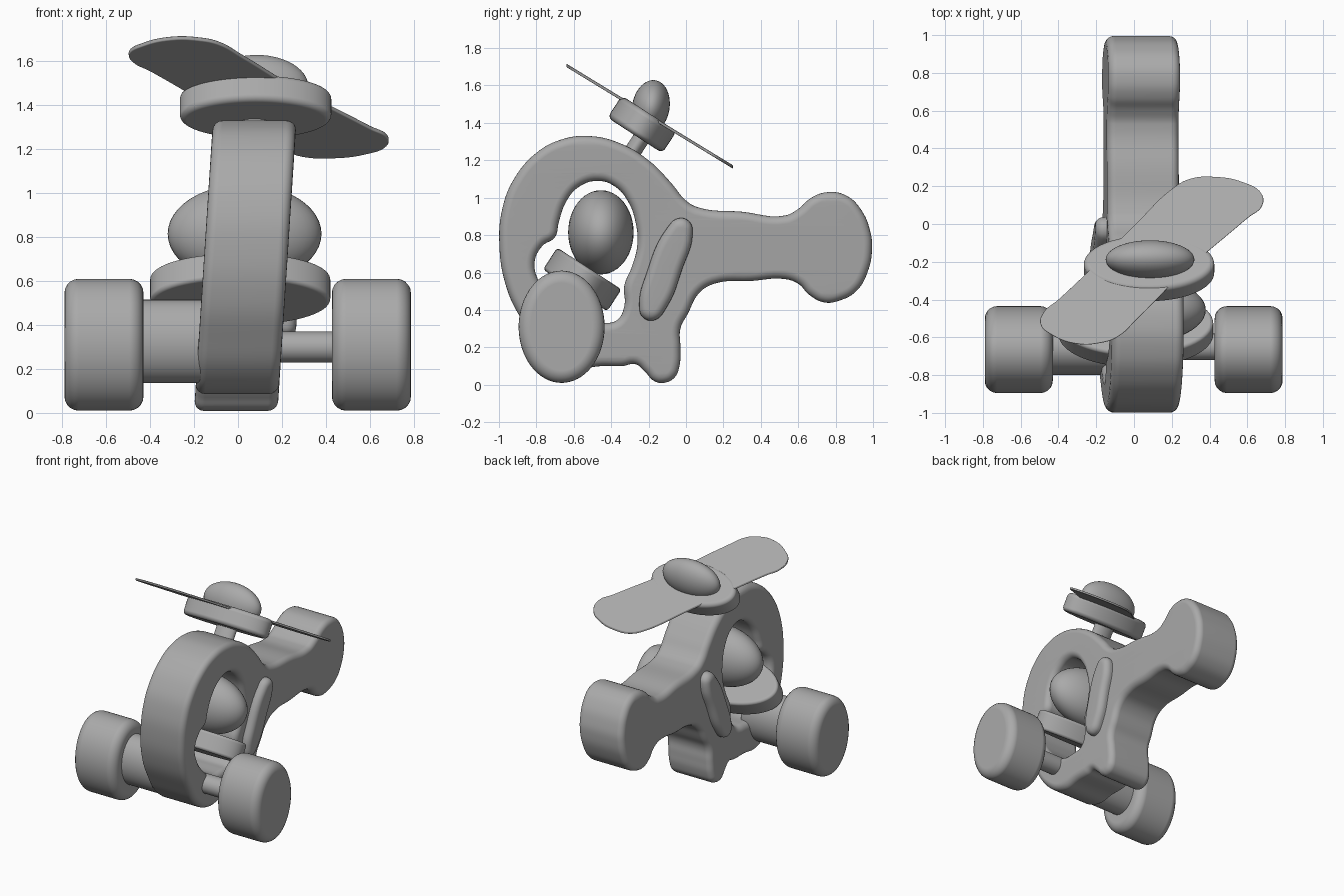
import bpy, bmesh, math
from mathutils import Vector

cube = bpy.data.objects.get("Cube")
if cube:
    bpy.data.objects.remove(cube, do_unlink=True)

GREY = (0.4, 0.4, 0.4, 1)
grey = bpy.data.materials.new("plain grey")
grey.use_nodes = True
grey.diffuse_color = GREY
bsdf = next(n for n in grey.node_tree.nodes if n.type == 'BSDF_PRINCIPLED')
bsdf.inputs["Base Color"].default_value = GREY
bsdf.inputs["Roughness"].default_value = 0.6

TILT = math.radians(-33)          # forward lean of the seat collar and rotor


def finish(ob, name, bevel=0):
    """Name, colour, round and smooth a part."""
    ob.name = name
    ob.data.materials.clear()
    ob.data.materials.append(grey)
    bpy.ops.object.select_all(action='DESELECT')
    ob.select_set(True)
    bpy.context.view_layer.objects.active = ob
    bpy.ops.object.shade_smooth_by_angle(angle=math.radians(40))
    if bevel:
        m = ob.modifiers.new("Rounding", 'BEVEL')
        m.width, m.segments, m.limit_method = bevel, 5, 'ANGLE'
        m.angle_limit = math.radians(50)
        m.harden_normals = True
    return ob


def drum(name, loc, radii, depth, rot, bevel):
    """Oval cylinder with rounded rims."""
    bpy.ops.mesh.primitive_cylinder_add(vertices=64, radius=1, depth=depth,
                                        location=loc, rotation=rot)
    ob = bpy.context.object
    for v in ob.data.vertices:
        v.co.x *= radii[0]
        v.co.y *= radii[1]
    return finish(ob, name, bevel)


def egg(name, loc, radii, rot=(0, 0, 0)):
    bpy.ops.mesh.primitive_uv_sphere_add(segments=48, ring_count=24, radius=1,
                                         location=loc, rotation=rot)
    ob = bpy.context.object
    for v in ob.data.vertices:
        v.co = Vector(a * b for a, b in zip(v.co, radii))
    return finish(ob, name)


def slab(name, loops, half, bevel, place):
    """Rounded slab from smooth outlines; place() maps each point to the model."""
    cu = bpy.data.curves.new(name, 'CURVE')
    cu.dimensions, cu.fill_mode, cu.resolution_u = '2D', 'BOTH', 6
    cu.extrude, cu.bevel_depth, cu.offset = half - bevel, bevel, -bevel
    cu.bevel_resolution = 4
    for pts in loops:
        sp = cu.splines.new('BEZIER')
        sp.bezier_points.add(len(pts) - 1)
        for bp, (u, v) in zip(sp.bezier_points, pts):
            bp.co = (u, v, 0)
            bp.handle_left_type = bp.handle_right_type = 'AUTO'
        sp.use_cyclic_u = True
    ob = bpy.data.objects.new(name, cu)
    bpy.context.collection.objects.link(ob)
    bpy.ops.object.select_all(action='DESELECT')
    ob.select_set(True)
    bpy.context.view_layer.objects.active = ob
    bpy.ops.object.convert(target='MESH')
    ob = bpy.context.object
    bm = bmesh.new()
    bm.from_mesh(ob.data)
    bmesh.ops.remove_doubles(bm, verts=bm.verts, dist=0.0005)
    for v in bm.verts:
        v.co = place(v.co)
    bmesh.ops.recalc_face_normals(bm, faces=bm.faces)
    bm.to_mesh(ob.data)
    bm.free()
    finish(ob, name)
    ob.modifiers.new("Flat faces", 'WEIGHTED_NORMAL').keep_sharp = True
    return ob


def lean(z):
    """Sideways lean of the upright body."""
    return 0.037 + 0.065 * (z - 0.73)


def upright(p):
    return Vector((p.z + lean(p.y), p.x, p.y))


# Body: ring cabin, tail boom with round end, and rear foot
outline = [(-.52, 1.33), (-.35, 1.29), (-.2, 1.2), (-.08, 1.08), (0, .985),
           (.06, .95), (.3, .925), (.53, .905), (.6, .94), (.67, 1.0),
           (.76, 1.03), (.86, 1.01), (.94, .93), (.985, .82), (.995, .73),
           (.97, .6), (.91, .5), (.82, .45), (.74, .44), (.66, .48),
           (.6, .54), (.53, .565), (.35, .555), (.15, .54), (.07, .49),
           (.01, .38), (-.03, .3), (-.03, .2), (-.035, .1), (-.06, .04),
           (-.12, .01), (-.17, .02), (-.22, .07), (-.27, .11), (-.34, .1),
           (-.45, .1), (-.6, .09), (-.75, .17), (-.88, .35), (-.96, .52),
           (-.998, .75), (-.98, .95), (-.92, 1.1), (-.8, 1.24), (-.67, 1.31)]
window = [(-.47, 1.09), (-.38, 1.06), (-.31, .98), (-.27, .87), (-.26, .75),
          (-.29, .63), (-.33, .53), (-.33, .42), (-.37, .345), (-.45, .33),
          (-.58, .34), (-.7, .43), (-.78, .54), (-.81, .65), (-.77, .74),
          (-.7, .79), (-.68, .87), (-.64, .98), (-.57, 1.06)]
slab("body", [outline, window], 0.19, 0.045, upright)

# Slanted lug showing on both flanks
lug = [(-.04, .89), (.02, .87), (.035, .8), (-.02, .62), (-.1, .42),
       (-.17, .345), (-.23, .36), (-.25, .42), (-.21, .6), (-.1, .84)]
slab("side_lug", [lug], 0.25, 0.045, upright)

# Wheels and their unequal axles
ACROSS = (0, math.pi / 2, 0)
for side, x in (("left", 0.607), ("right", -0.61)):
    drum(side + "_wheel", (x, -0.665, 0.31), (0.30, 0.23), 0.36, ACROSS, 0.065)
drum("left_axle", (0.29, -0.65, 0.30), (0.07, 0.07), 0.34, ACROSS, 0.02)
drum("right_axle", (-0.28, -0.655, 0.325), (0.19, 0.145), 0.36, ACROSS, 0.02)

# Pilot: tilted collar and oval head
drum("collar", (0.01, -0.555, 0.563), (0.41, 0.205), 0.14, (TILT, 0, 0), 0.02)
egg("head", (0.03, -0.455, 0.815), (0.35, 0.175, 0.225))

# Rotor: post, hub disc, cap and blade
drum("rotor_post", (0.075, -0.27, 1.27), (0.08, 0.045), 0.2, (TILT, 0, 0), 0.01)
drum("rotor_hub", (0.08, -0.235, 1.392), (0.345, 0.175), 0.14, (TILT, 0, 0), 0.03)
egg("rotor_cap", (0.085, -0.188, 1.485), (0.235, 0.1, 0.145),
    (math.radians(-10), 0, 0))
blade = [(.22, .2), (.3, .24), (.42, .25), (.58, .22), (.675, .16), (.68, .1),
         (.6, .03), (.25, -.27), (.02, -.5), (-.09, -.6), (-.18, -.63),
         (-.3, -.635), (-.43, -.59), (-.495, -.53), (-.48, -.47),
         (-.4, -.4), (-.23, -.24), (0, -.01)]
slab("rotor_blade", [blade], 0.009, 0.004,
     lambda p: Vector((p.x, p.y, p.z + 1.708 - 0.61 * (p.y + 0.64))))
